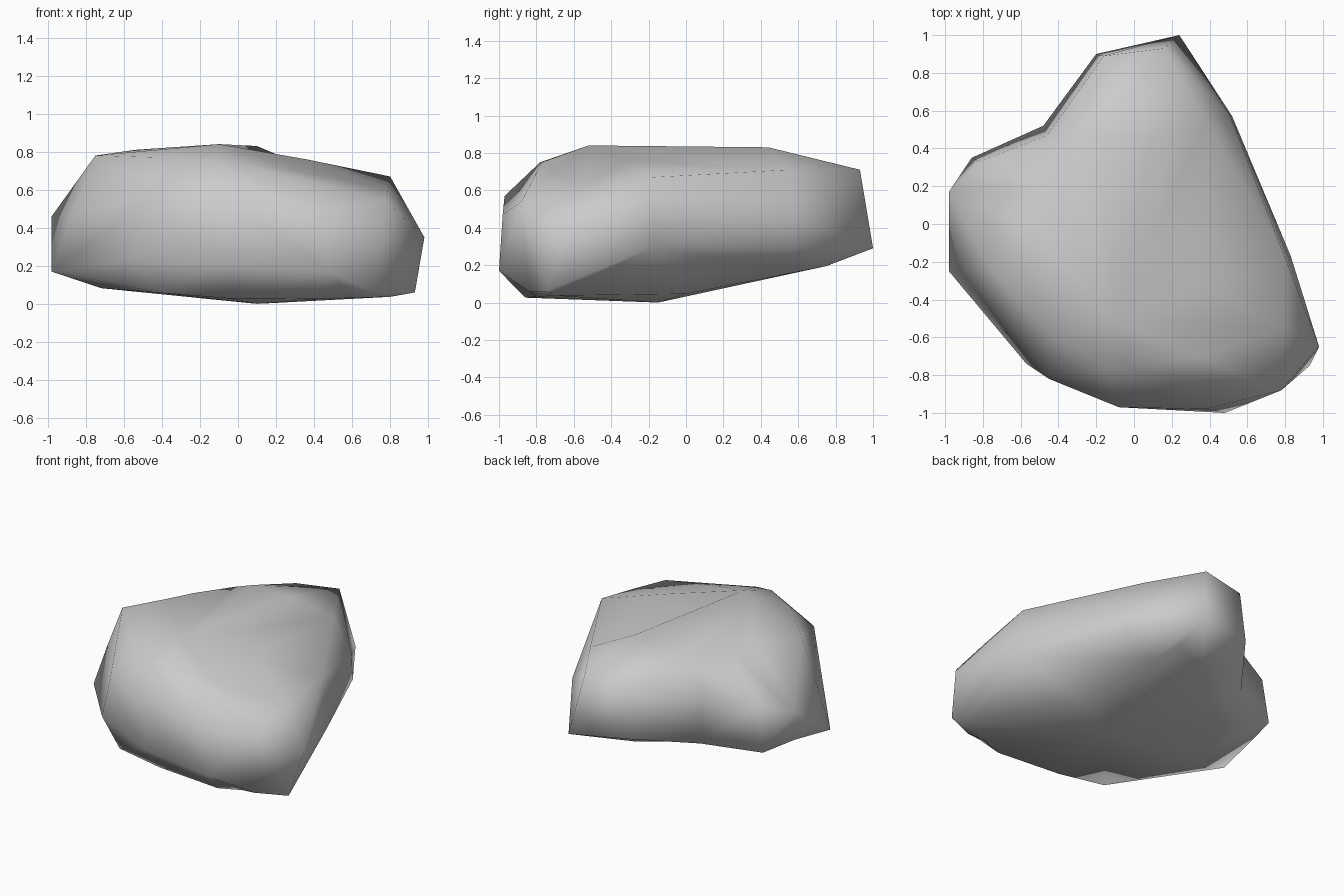
import bpy
import bmesh
from mathutils import Vector

if "Cube" in bpy.data.objects:
    bpy.data.objects.remove(bpy.data.objects["Cube"], do_unlink=True)

# Grey stone
stone = bpy.data.materials.new("grey_stone")
stone.use_nodes = True
colour = (0.6, 0.6, 0.6, 1)
stone.diffuse_color = colour
stone.node_tree.nodes["Principled BSDF"].inputs["Base Color"].default_value = colour

# Corners of the underside, drawn flat, clockwise from the back
underside = [
    (.25, .75), (.3, .57), (.45, 0), (.8, -.7), (.6, -.8), (.44, -.86),
    (-.05, -.82), (-.4, -.78), (-.72, -.28), (-.7, -.05), (-.6, .2),
    (-.35, .35), (-.05, .65)]

# Widest corners low on the sides
lower_rim = [
    (.24, 1, .29), (.52, .57, .29), (.83, -.17, .3), (.93, -.75, .06),
    (.72, -.84, .06), (.48, -1, .17), (-.08, -.95, .2), (-.57, -.74, .23),
    (-.98, -.25, .17), (-.94, .1, .22), (-.86, .35, .2), (-.48, .52, .23),
    (-.2, .9, .33)]

# Shoulder corners above them
upper_rim = [
    (.16, .93, .71), (.51, .57, .46), (.8, -.18, .67), (.98, -.65, .35),
    (.78, -.88, .54), (.38, -.98, .47), (-.08, -.97, .57), (-.45, -.82, .56),
    (-.87, -.25, .475), (-.98, .17, .46), (-.82, .33, .52), (-.46, .47, .6),
    (-.16, .89, .68)]

# Corners of the crown
crown = [
    (.1, .44, .83), (.38, .55, .71), (.36, -.34, .76), (.79, -.55, .605),
    (.34, -.71, .69), (-.03, -.77, .75), (-.14, -.78, .75), (-.42, -.6, .77),
    (-.75, -.25, .78), (-.54, 0, .81), (-.5, .2, .78), (-.32, .42, .79),
    (-.2, .46, .82)]

core = Vector((0, 0, .4))


def underside_height(x, y):
    """The underside rises to the back and to the right."""
    return .025 + .2 * max(0, y + .1) + .08 * max(0, -x) + .03 * max(0, x - .4)


def reach(p, q):
    """How far the middle of an edge lies from the core."""
    return ((p.co + q.co) / 2 - core).length


def bridge(bm, first, second):
    """Join two rings with triangles, folding each pair outwards."""
    for i, a in enumerate(first):
        j = (i + 1) % len(first)
        b, c, d = first[j], second[j], second[i]
        if reach(a, c) > reach(b, d):
            triangles = (a, b, c), (a, c, d)
        else:
            triangles = (a, b, d), (b, c, d)
        for triangle in triangles:
            bm.faces.new(triangle)


def cap(bm, ring, centre):
    """Close a ring with a fan."""
    tip = bm.verts.new(centre)
    for i, vert in enumerate(ring):
        bm.faces.new((vert, ring[(i + 1) % len(ring)], tip))


# Rock body: underside, sides, shoulders and crown
bm = bmesh.new()
base = [(x, y, underside_height(x, y)) for x, y in underside]
levels = [base, lower_rim, upper_rim, crown]
rings = [[bm.verts.new(point) for point in level] for level in levels]
for first, second in zip(rings, rings[1:]):
    bridge(bm, first, second)
cap(bm, rings[0], (.1, -.15, 0))
cap(bm, rings[-1], (-.1, -.52, .84))
bmesh.ops.recalc_face_normals(bm, faces=bm.faces)
for face in bm.faces:
    face.smooth = True

mesh = bpy.data.meshes.new("rock")
bm.to_mesh(mesh)
bm.free()
mesh.materials.append(stone)
rock = bpy.data.objects.new("rock", mesh)
bpy.context.collection.objects.link(rock)
